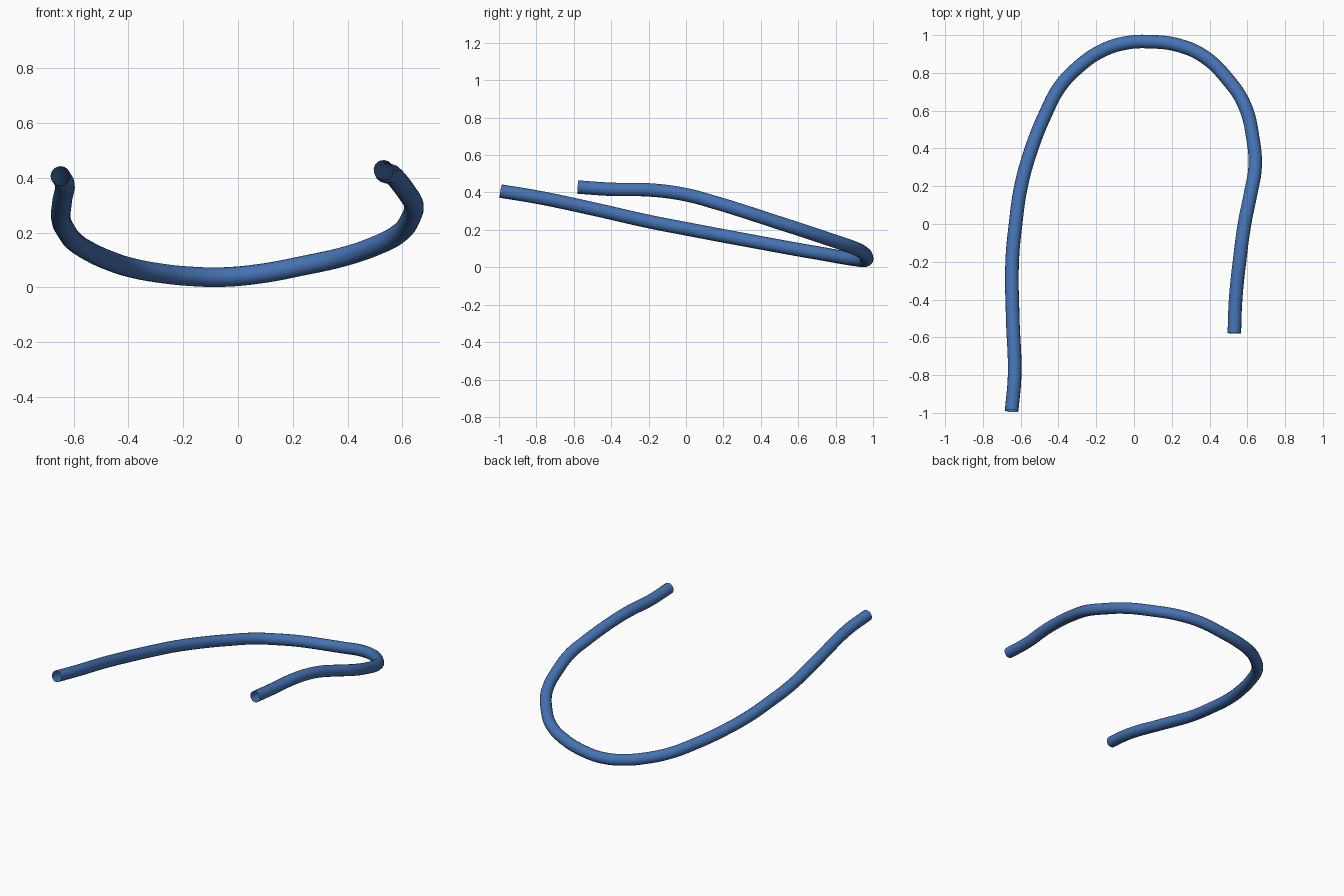
import bpy

# Centre line of the bent tube, from the long arm round the bow to the short arm
path = [
    (-0.648, -0.99, 0.407), (-0.632, -0.80, 0.376), (-0.642, -0.50, 0.313),
    (-0.645, -0.20, 0.245), (-0.627, 0.00, 0.206), (-0.598, 0.20, 0.168),
    (-0.542, 0.40, 0.131), (-0.470, 0.58, 0.098), (-0.390, 0.73, 0.072),
    (-0.290, 0.835, 0.053), (-0.180, 0.912, 0.041), (-0.050, 0.957, 0.038),
    (0.093, 0.965, 0.052), (0.240, 0.945, 0.080), (0.373, 0.885, 0.109),
    (0.495, 0.767, 0.149), (0.585, 0.63, 0.195), (0.630, 0.45, 0.253),
    (0.641, 0.30, 0.302), (0.617, 0.16, 0.345), (0.585, 0.00, 0.388),
    (0.560, -0.185, 0.413), (0.538, -0.40, 0.417), (0.531, -0.578, 0.429),
]

blue = bpy.data.materials.new("blue")
blue.diffuse_color = (0.06, 0.17, 0.45, 1)

# Open-ended round tube swept along the centre line
curve = bpy.data.curves.new("bent_tube", 'CURVE')
curve.dimensions = '3D'
curve.resolution_u = 6
curve.bevel_depth = 0.036
curve.bevel_resolution = 6
curve.use_fill_caps = False
spline = curve.splines.new('BEZIER')
spline.bezier_points.add(len(path) - 1)
for point, co in zip(spline.bezier_points, path):
    point.co = co
    point.handle_left_type = point.handle_right_type = 'AUTO'
spline.use_smooth = True
curve.materials.append(blue)

tube = bpy.data.objects.new("bent_tube", curve)
bpy.context.collection.objects.link(tube)
bpy.context.view_layer.objects.active = tube
tube.select_set(True)
bpy.ops.object.convert(target='MESH')
bpy.ops.object.shade_smooth()
